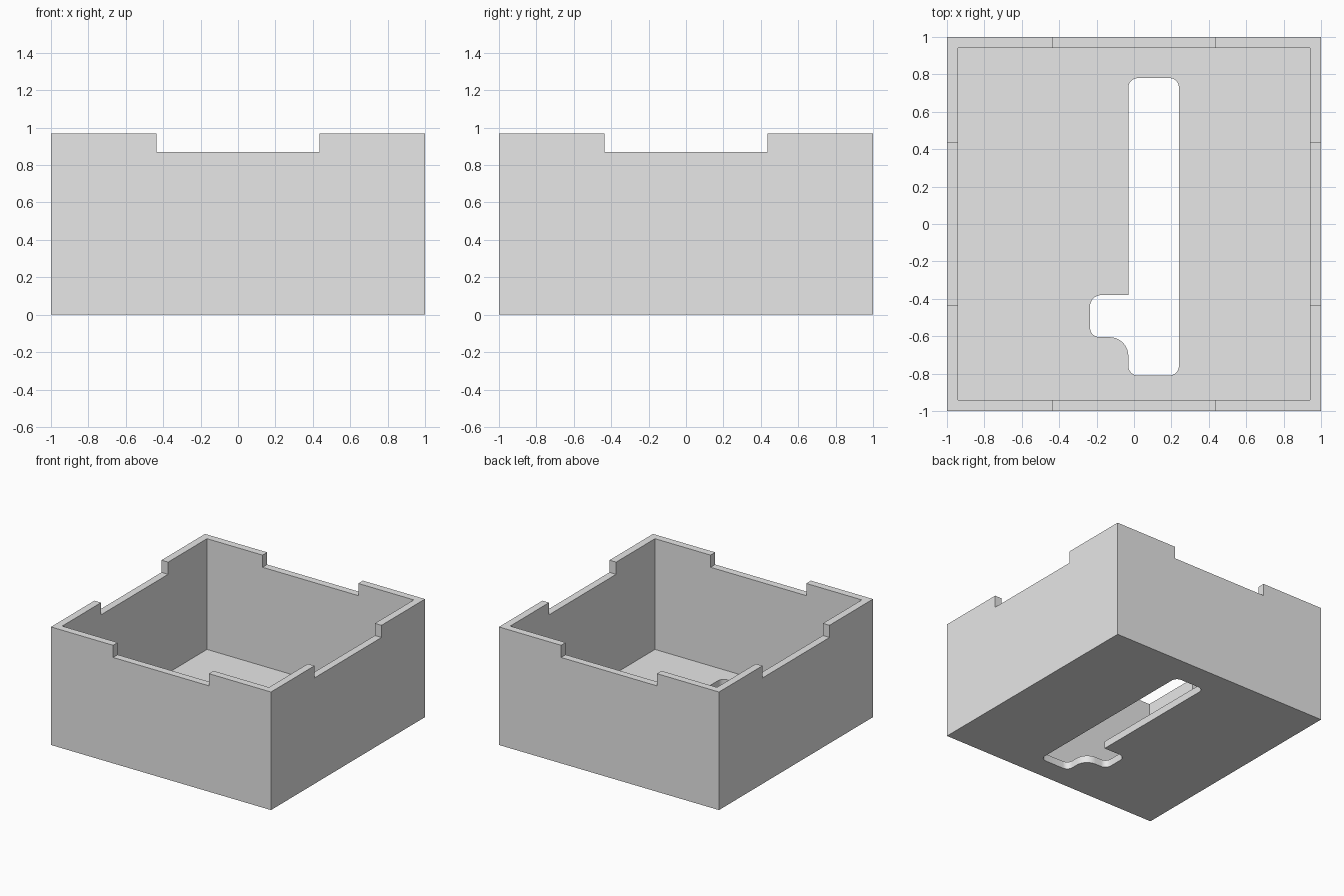
import bpy, bmesh, math
from mathutils import Vector

cube = bpy.data.objects.get("Cube")
if cube:
    bpy.data.objects.remove(cube, do_unlink=True)

HALF, HEIGHT, WALL = 1.0, 0.97, 0.06
NOTCH, NOTCH_Z = 0.435, 0.87

grey = bpy.data.materials.new("light grey")
grey.use_nodes = True
grey.diffuse_color = (0.8, 0.8, 0.8, 1)
grey.node_tree.nodes["Principled BSDF"].inputs["Base Color"].default_value = (0.8, 0.8, 0.8, 1)


def prism(name, outline, z0, z1):
    """Extrude a counter-clockwise outline from z0 to z1."""
    bm = bmesh.new()
    base = bm.faces.new([bm.verts.new((x, y, z0)) for x, y in outline])
    top = bmesh.ops.extrude_face_region(bm, geom=[base])["geom"]
    bmesh.ops.translate(bm, vec=(0, 0, z1 - z0),
                        verts=[v for v in top if isinstance(v, bmesh.types.BMVert)])
    bmesh.ops.recalc_face_normals(bm, faces=bm.faces)
    mesh = bpy.data.meshes.new(name)
    bm.to_mesh(mesh)
    bm.free()
    mesh.materials.append(grey)
    obj = bpy.data.objects.new(name, mesh)
    bpy.context.collection.objects.link(obj)
    return obj


def rect(hx, hy):
    return [(-hx, -hy), (hx, -hy), (hx, hy), (-hx, hy)]


def rounded(corners, steps=8):
    """Round each right-angled corner (x, y, radius)."""
    pts = []
    for i, (x, y, r) in enumerate(corners):
        p = Vector((x, y))
        if r == 0:
            pts.append(p)
            continue
        u = (Vector(corners[i - 1][:2]) - p).normalized()
        v = (Vector(corners[(i + 1) % len(corners)][:2]) - p).normalized()
        for k in range(steps + 1):
            a = math.pi / 2 * k / steps
            pts.append(p + r * (u + v) - r * (v * math.cos(a) + u * math.sin(a)))
    return pts


# Open box body
box = prism("open_box", rect(HALF, HALF), 0, HEIGHT)

# Slot through the floor, with a side tab
slot = rounded([(-0.03, -0.81, 0.05), (0.24, -0.81, 0.05), (0.24, 0.78, 0.05),
                (-0.03, 0.78, 0.05), (-0.03, -0.38, 0), (-0.235, -0.38, 0.06),
                (-0.235, -0.605, 0.05), (-0.03, -0.605, 0.1)])

# Cavity, rim notches on all four sides, floor slot
cutters = [
    prism("cavity_cutter", rect(HALF - WALL, HALF - WALL), WALL, HEIGHT + 0.2),
    prism("front_back_notch_cutter", rect(NOTCH, HALF + 0.1), NOTCH_Z, HEIGHT + 0.1),
    prism("side_notch_cutter", rect(HALF + 0.1, NOTCH), NOTCH_Z, HEIGHT + 0.1),
    prism("floor_slot_cutter", slot, -0.1, WALL + 0.1),
]
for cutter in cutters:
    cutter.hide_render = True
    cut = box.modifiers.new(cutter.name, "BOOLEAN")
    cut.operation, cut.solver, cut.object = "DIFFERENCE", "EXACT", cutter

# Apply the cuts and drop the cutters
bpy.context.view_layer.update()
evaluated = box.evaluated_get(bpy.context.evaluated_depsgraph_get())
result = bpy.data.meshes.new_from_object(evaluated)
box.modifiers.clear()
box.data = result
for cutter in cutters:
    bpy.data.objects.remove(cutter, do_unlink=True)

# Smooth only the slot's rounded corners
bpy.ops.object.select_all(action="DESELECT")
box.select_set(True)
bpy.context.view_layer.objects.active = box
bpy.ops.object.shade_smooth_by_angle(angle=math.radians(30))
